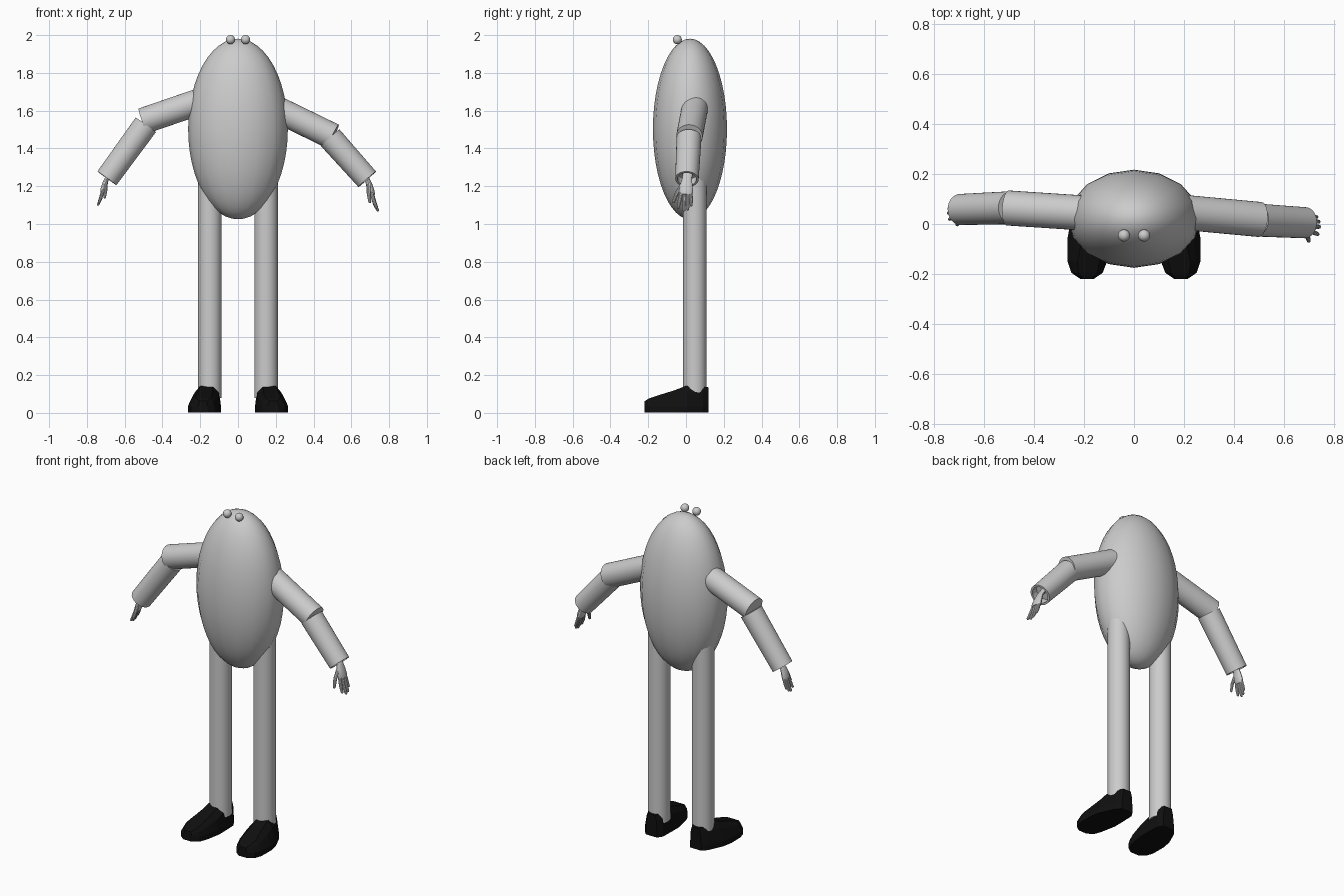
import bpy, bmesh
from mathutils import Vector

if "Cube" in bpy.data.objects:
    bpy.data.objects.remove(bpy.data.objects["Cube"])


def finish(name, bm, smooth=True, mat=None):
    bmesh.ops.recalc_face_normals(bm, faces=bm.faces)
    me = bpy.data.meshes.new(name)
    bm.to_mesh(me)
    bm.free()
    ob = bpy.data.objects.new(name, me)
    bpy.context.collection.objects.link(ob)
    if mat:
        me.materials.append(mat)
    if smooth:
        bpy.ops.object.select_all(action='DESELECT')
        ob.select_set(True)
        bpy.context.view_layer.objects.active = ob
        bpy.ops.object.shade_smooth_by_angle()
    return ob


def skin(bm, rings):
    # bridge consecutive rings of points and cap both ends
    vs = [[bm.verts.new(p) for p in ring] for ring in rings]
    n = len(vs[0])
    for a, b in zip(vs, vs[1:]):
        for i in range(n):
            j = (i + 1) % n
            bm.faces.new((a[i], a[j], b[j], b[i]))
    bm.faces.new(vs[0])
    bm.faces.new(vs[-1])


def tube(bm, pts, radii, sides=32, squash=1.0):
    # rings along a path, wide in y, squashed across it
    from math import cos, sin, tau
    pts = [Vector(p) for p in pts]
    axis = (max(pts, key=lambda p: (p - pts[0]).length) - pts[0]).normalized()
    side = Vector((0, 1, 0))
    if abs(axis.y) > 0.95:
        side = Vector((1, 0, 0))
    side = (side - axis * side.dot(axis)).normalized()
    other = axis.cross(side)
    skin(bm, [[p + side * (r * cos(tau * i / sides)) + other * (r * squash * sin(tau * i / sides))
               for i in range(sides)] for p, r in zip(pts, radii)])


def ellipsoid(name, centre, size, seg, rings):
    bm = bmesh.new()
    bmesh.ops.create_uvsphere(bm, u_segments=seg, v_segments=rings, radius=1)
    bmesh.ops.scale(bm, vec=size, verts=bm.verts)
    bmesh.ops.translate(bm, vec=centre, verts=bm.verts)
    return finish(name, bm)


black = bpy.data.materials.new("black")
black.diffuse_color = (0.005, 0.005, 0.005, 1)
black.use_nodes = True
black.node_tree.nodes["Principled BSDF"].inputs["Base Color"].default_value = black.diffuse_color

# egg-shaped body
ellipsoid("body", (0, 0.021, 1.503), (0.264, 0.196, 0.478), 16, 24)

# shoe sections for the +x foot: y, inner x, outer x, top z, top inset
SHOE = [(0.12, 0.112, 0.188, 0.135, 0.012), (0.09, 0.093, 0.215, 0.14, 0.02),
        (0.0, 0.09, 0.255, 0.143, 0.042), (-0.06, 0.09, 0.266, 0.12, 0.045),
        (-0.15, 0.108, 0.265, 0.092, 0.03), (-0.195, 0.125, 0.25, 0.077, 0.022),
        (-0.219, 0.16, 0.215, 0.062, 0.008)]

# fingers relative to the +x wrist: base, middle, tip, radius
FINGERS = [((0.022, -0.030, -0.070), (0.036, -0.040, -0.118), (0.050, -0.046, -0.152), 0.0105),
           ((0.026, -0.012, -0.078), (0.040, -0.016, -0.130), (0.056, -0.016, -0.166), 0.0110),
           ((0.026, 0.005, -0.076), (0.040, 0.006, -0.124), (0.054, 0.004, -0.160), 0.0105),
           ((0.022, 0.020, -0.068), (0.034, 0.023, -0.110), (0.046, 0.023, -0.140), 0.0095),
           ((0.008, -0.026, -0.030), (0.008, -0.054, -0.075), (0.014, -0.072, -0.120), 0.0115)]

# arm paths: shoulder, elbow end of upper arm, start of forearm, cuff
ARMS = {1: ((0.16, 0.050, 1.630), (0.503, 0.018, 1.463), (0.488, 0.016, 1.457), (0.684, 0.005, 1.237)),
        -1: ((-0.14, 0.040, 1.670), (-0.504, 0.064, 1.545), (-0.488, 0.065, 1.525), (-0.694, 0.058, 1.242))}

for s, tag in ((-1, "left"), (1, "right")):
    # eyes
    ellipsoid(tag + "_eye", (s * 0.04, -0.046, 1.976), (0.024,) * 3, 20, 12)

    # straight legs
    bm = bmesh.new()
    tube(bm, [(s * 0.149, 0.047, 0.08), (s * 0.149, 0.047, 1.27)], [0.062, 0.062])
    finish(tag + "_leg", bm)

    # faceted shoes
    bm = bmesh.new()
    skin(bm, [[Vector((s * x, y, z)) for x, z in
               ((a, 0.003), (b, 0.003), (b, 0.035), (b - t * 0.6, zt * 0.75), (b - t * 1.3, zt),
                (a + t, zt), (a + t * 0.3, zt * 0.75), (a, 0.035))]
              for y, a, b, zt, t in SHOE])
    finish(tag + "_shoe", bm, smooth=False, mat=black)

    # upper arm and hollow-cuffed forearm
    shoulder, elbow, start, cuff = ARMS[s]
    bm = bmesh.new()
    tube(bm, [shoulder, elbow], [0.07, 0.07])
    finish(tag + "_upper_arm", bm)
    bm = bmesh.new()
    inner = Vector(start).lerp(Vector(cuff), 0.85)
    tube(bm, [start, cuff, cuff, inner], [0.066, 0.062, 0.05, 0.05])
    finish(tag + "_forearm", bm)

    # hand: flattened palm plus tapered fingers and thumb
    k = 1.0 if s > 0 else 0.85

    def at(p):
        return Vector(cuff) + Vector((s * p[0], p[1], p[2])) * k

    bm = bmesh.new()
    tube(bm, [at(p) for p in ((-0.03, 0.006, 0.045), (0.0, 0.0, 0.0), (0.012, -0.004, -0.035),
                              (0.022, -0.005, -0.07), (0.027, -0.005, -0.085))],
         [0.026 * k, 0.026 * k, 0.034 * k, 0.038 * k, 0.03 * k], 16, 0.5)
    for a, b, c, r in FINGERS:
        end = Vector(c) + (Vector(c) - Vector(b)) * 0.12
        tube(bm, [at(p) for p in (a, b, c, end)], [r * k, r * k * 0.95, r * k * 0.7, r * k * 0.3], 10)
    finish(tag + "_hand", bm)
